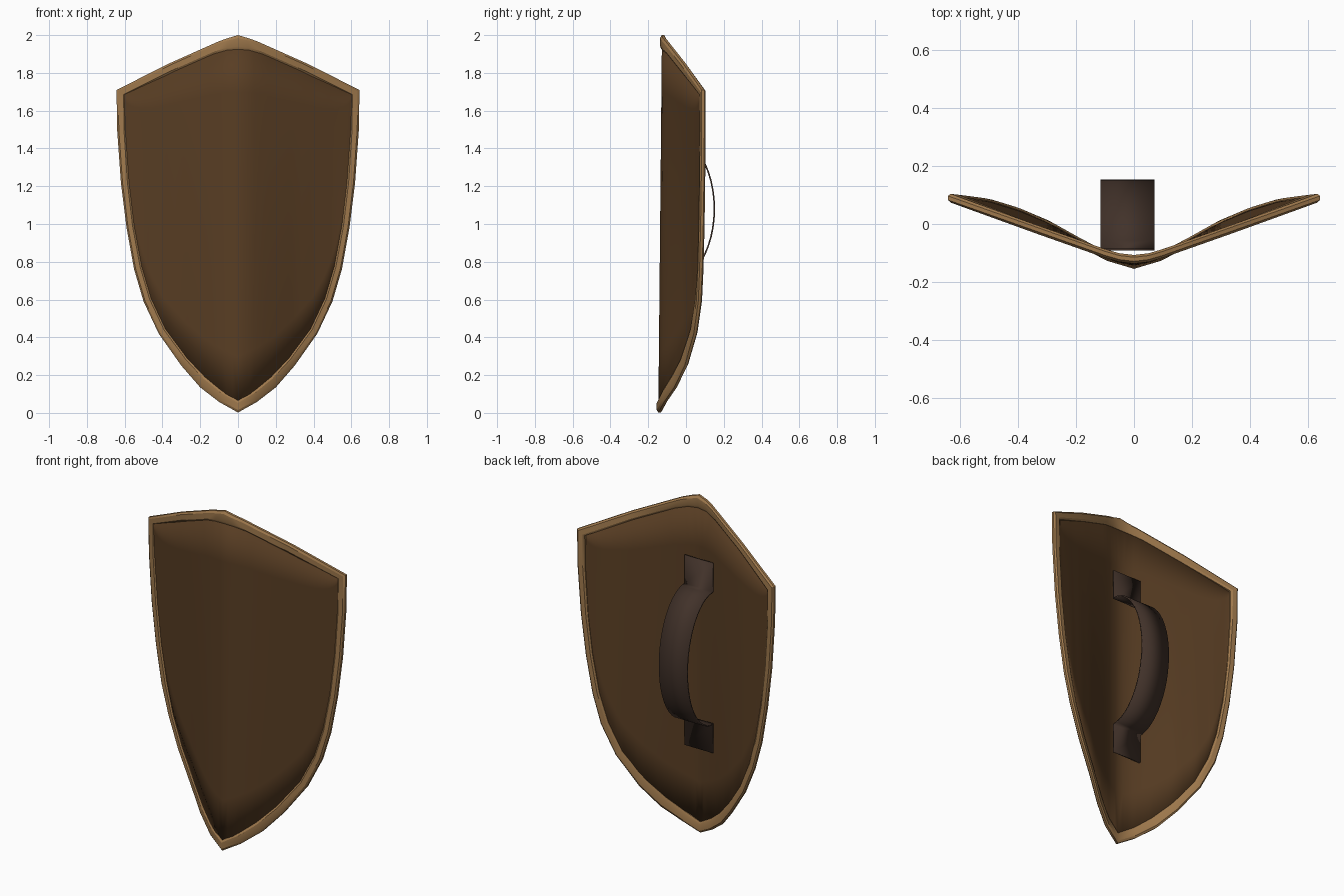
import bpy, bmesh, math

if "Cube" in bpy.data.objects:
    bpy.data.objects.remove(bpy.data.objects["Cube"])


def material(name, rgb):
    m = bpy.data.materials.new(name)
    m.diffuse_color = (*rgb, 1)
    m.use_nodes = True
    m.node_tree.nodes["Principled BSDF"].inputs["Base Color"].default_value = m.diffuse_color
    return m


BOARD = material("dark wood", (0.098, 0.047, 0.017))
RIM = material("tan rim", (0.355, 0.195, 0.075))
STRAP = material("dark leather", (0.054, 0.032, 0.023))


def lookup(table, x):
    for (x0, y0), (x1, y1) in zip(table, table[1:]):
        if x <= x1:
            return y0 + (y1 - y0) * (x - x0) / (x1 - x0)
    return table[-1][1]


# Depth of the curved shield against distance from the centre, top and bottom edge
TOP_DEPTH = [(0, -.122), (.06, -.115), (.12, -.095), (.2, -.067), (.3, -.032),
             (.45, .023), (.55, .06), (.64, .09)]
LOW_DEPTH = [(0, -.14), (.06, -.127), (.12, -.1), (.2, -.056), (.3, .0),
             (.4, .042), (.5, .072), (.58, .083), (.64, .09)]

# Half outlines (x, z), tip to shoulder, then shoulder to peak
OUT_LOW = [(0, .002), (.10, .058), (.20, .135), (.30, .25), (.42, .42), (.50, .59),
           (.55, .76), (.59, .98), (.62, 1.22), (.64, 1.5), (.643, 1.71)]
IN_LOW = [(0, .065), (.09, .12), (.175, .19), (.27, .29), (.385, .445), (.46, .605),
          (.51, .775), (.55, .99), (.577, 1.22), (.595, 1.5), (.596, 1.68)]
OUT_TOP = [(.36, 1.852), (.10, 1.968), (.05, 1.985), (0, 2.0)]
IN_TOP = [(.34, 1.807), (.13, 1.9), (.06, 1.92), (0, 1.925)]


def finish(name, bm, mat, mirror=False, thick=0, angle=30):
    bmesh.ops.recalc_face_normals(bm, faces=bm.faces)
    me = bpy.data.meshes.new(name)
    bm.to_mesh(me)
    bm.free()
    me.materials.append(mat)
    ob = bpy.data.objects.new(name, me)
    bpy.context.collection.objects.link(ob)
    if mirror:
        mod = ob.modifiers.new("mirror", 'MIRROR')
        mod.use_clip = True
    if thick:
        mod = ob.modifiers.new("thickness", 'SOLIDIFY')
        mod.thickness = thick
        mod.offset = 0
    bpy.ops.object.select_all(action='DESELECT')
    bpy.context.view_layer.objects.active = ob
    ob.select_set(True)
    bpy.ops.object.shade_smooth_by_angle(angle=math.radians(angle))
    return ob


def skin(bm, rows, closed=False):
    """Join rows of points with quads."""
    vs = [[bm.verts.new(p) for p in r] for r in rows]
    for a, b in zip(vs, vs[1:]):
        n = len(a)
        for i in range(n if closed else n - 1):
            j = (i + 1) % n
            bm.faces.new((a[i], a[j], b[j], b[i]))


# Board: columns running between the lower and upper edges
bm = bmesh.new()
low = [(x + .008 * (x > 0), z) for x, z in IN_LOW[:-1]]
top = [(x, z + .006) for x, z in reversed(IN_TOP)] + [(.604, 1.688)]
xs = [.604 * (1 - (1 - i / 30) ** 1.4) for i in range(31)]
rows = []
for x in xs:
    z0, z1 = lookup(low, x), lookup(top, x)
    y0, y1 = lookup(LOW_DEPTH, x), lookup(TOP_DEPTH, x)
    rows.append([(x, y0 + (y1 - y0) * k / 8, z0 + (z1 - z0) * k / 8) for k in range(9)])
skin(bm, rows)
finish("shield_board", bm, BOARD, mirror=True, thick=.012)

# Rim: bevelled section swept between the inner and outer outlines
SECTION = [(0, -.008), (.2, -.015), (.8, -.015), (1, -.007),
           (1, .007), (.8, .015), (.2, .015), (0, .008)]
bm = bmesh.new()
rows = []
pairs = [(i, o, LOW_DEPTH) for i, o in zip(IN_LOW, OUT_LOW)]
pairs += [(i, o, TOP_DEPTH) for i, o in zip(IN_TOP, OUT_TOP)]
for (xi, zi), (xo, zo), depth in pairs:
    yi, yo = lookup(depth, xi), lookup(depth, xo)
    rows.append([(xi + (xo - xi) * u, yi + (yo - yi) * u + v, zi + (zo - zi) * u)
                 for u, v in SECTION])
skin(bm, rows, closed=True)
finish("shield_rim", bm, RIM, mirror=True)

# Arm strap: flat end pads joined by a half-ellipse loop
bm = bmesh.new()
path = [(-.088, 1.64)]
for i in range(25):
    t = math.pi * i / 24
    path.append((-.088 + .238 * math.sin(t), 1.08 + .39 * math.cos(t)))
path.append((-.088, .52))
skin(bm, [[(x, y, z) for x in (-.115, .07)] for y, z in path])
finish("arm_strap", bm, STRAP, thick=.008, angle=40)
